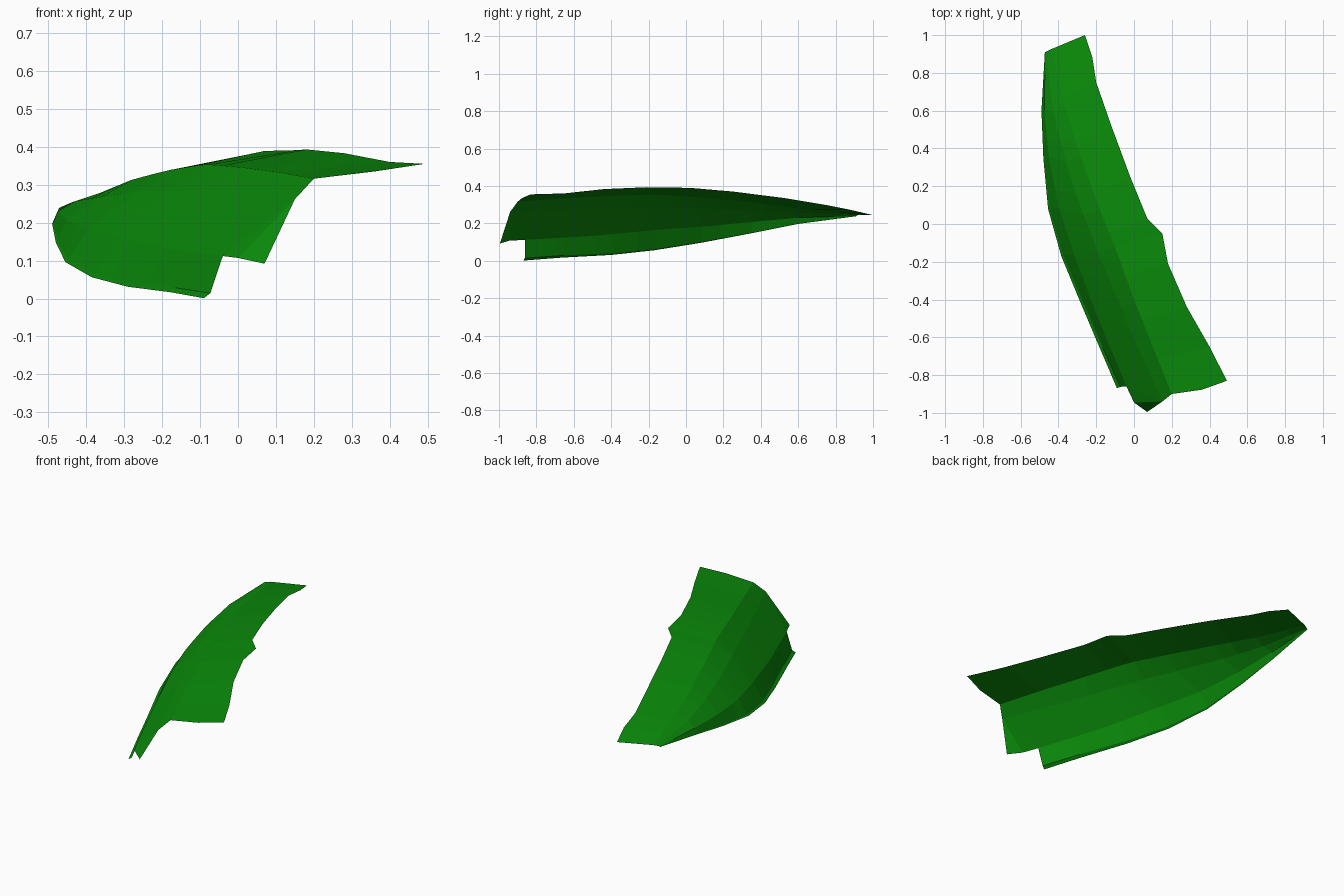
import bpy, bmesh
from mathutils import Vector

if "Cube" in bpy.data.objects:
    bpy.data.objects.remove(bpy.data.objects["Cube"])

# Lengthwise rails of the curved shell, from the lower edge over the crest to the upper edge
lower = [(-.09, -.87, .001), (-.18, -.66, .017), (-.29, -.4, .031), (-.385, -.17, .056),
         (-.455, .08, .096), (-.48, .35, .147), (-.49, .6, .197), (-.472, .91, .238)]
side = [(-.04, -.86, .112), (-.19, -.5, .132), (-.322, -.15, .166), (-.402, .1, .183),
        (-.45, .35, .207), (-.475, .6, .23), (-.47, .91, .24)]
shoulder = [(.15, -.94, .262), (-.025, -.55, .272), (-.19, -.15, .285), (-.287, .1, .28),
            (-.367, .35, .267), (-.43, .6, .257), (-.465, .912, .242)]
crest = [(.2, -.9, .316), (.1, -.65, .334), (0, -.4, .347), (-.09, -.15, .354),
         (-.19, .1, .337), (-.28, .35, .313), (-.36, .6, .28), (-.44, .925, .246)]
upper = [(.492, -.83, .355), (.4, -.65, .36), (.28, -.44, .383), (.18, -.21, .393),
         (.15, -.05, .391), (.07, .03, .389), (-.02, .25, .37), (-.12, .52, .336),
         (-.2, .75, .298), (-.22, .88, .272), (-.26, 1, .244)]


def fractions(rail):
    return [(p[1] - rail[0][1]) / (rail[-1][1] - rail[0][1]) for p in rail]


def sample(rail, t):
    f = fractions(rail)
    for i in range(len(rail) - 1):
        if t <= f[i + 1] + 1e-9:
            return Vector(rail[i]).lerp(Vector(rail[i + 1]), (t - f[i]) / (f[i + 1] - f[i]))
    return Vector(rail[-1])


stations = sorted({round(t, 4) for t in fractions(upper) + fractions(lower)[1:-1]})
bm = bmesh.new()
rows = []
for t in stations:
    edge = sample(lower, t)
    # Narrow flared foot along the lower edge
    foot = edge + Vector((.017, .008, .013)) * (1 - t)
    pts = [edge, foot] + [sample(r, t) for r in (side, shoulder, crest, upper)]
    rows.append([bm.verts.new(p) for p in pts])
for a, b in zip(rows, rows[1:]):
    for i in range(len(a) - 1):
        bm.faces.new((a[i], a[i + 1], b[i + 1], b[i]))

# Pointed tab at the front end, and the bowed front of the upper flange
tab = [bm.verts.new(p) for p in ((0, -.945, .107), (.07, -.995, .092), (.36, -.877, .335))]
first = rows[0]
bm.faces.new((first[2], tab[0], first[3]))
bm.faces.new((tab[0], tab[1], first[3]))
bm.faces.new((first[4], tab[2], first[5]))

bmesh.ops.remove_doubles(bm, verts=bm.verts[:], dist=.0005)
bmesh.ops.recalc_face_normals(bm, faces=bm.faces[:])
if sum(f.normal.z * f.calc_area() for f in bm.faces) < 0:
    bmesh.ops.reverse_faces(bm, faces=bm.faces[:])
mesh = bpy.data.meshes.new("curved_shell")
bm.to_mesh(mesh)
bm.free()
shell = bpy.data.objects.new("curved_shell", mesh)
bpy.context.collection.objects.link(shell)

# Green finish, flat facets
green = bpy.data.materials.new("green")
green.diffuse_color = (.003, .26, .003, 1)
green.use_nodes = True
green.node_tree.nodes["Principled BSDF"].inputs["Base Color"].default_value = green.diffuse_color
mesh.materials.append(green)
